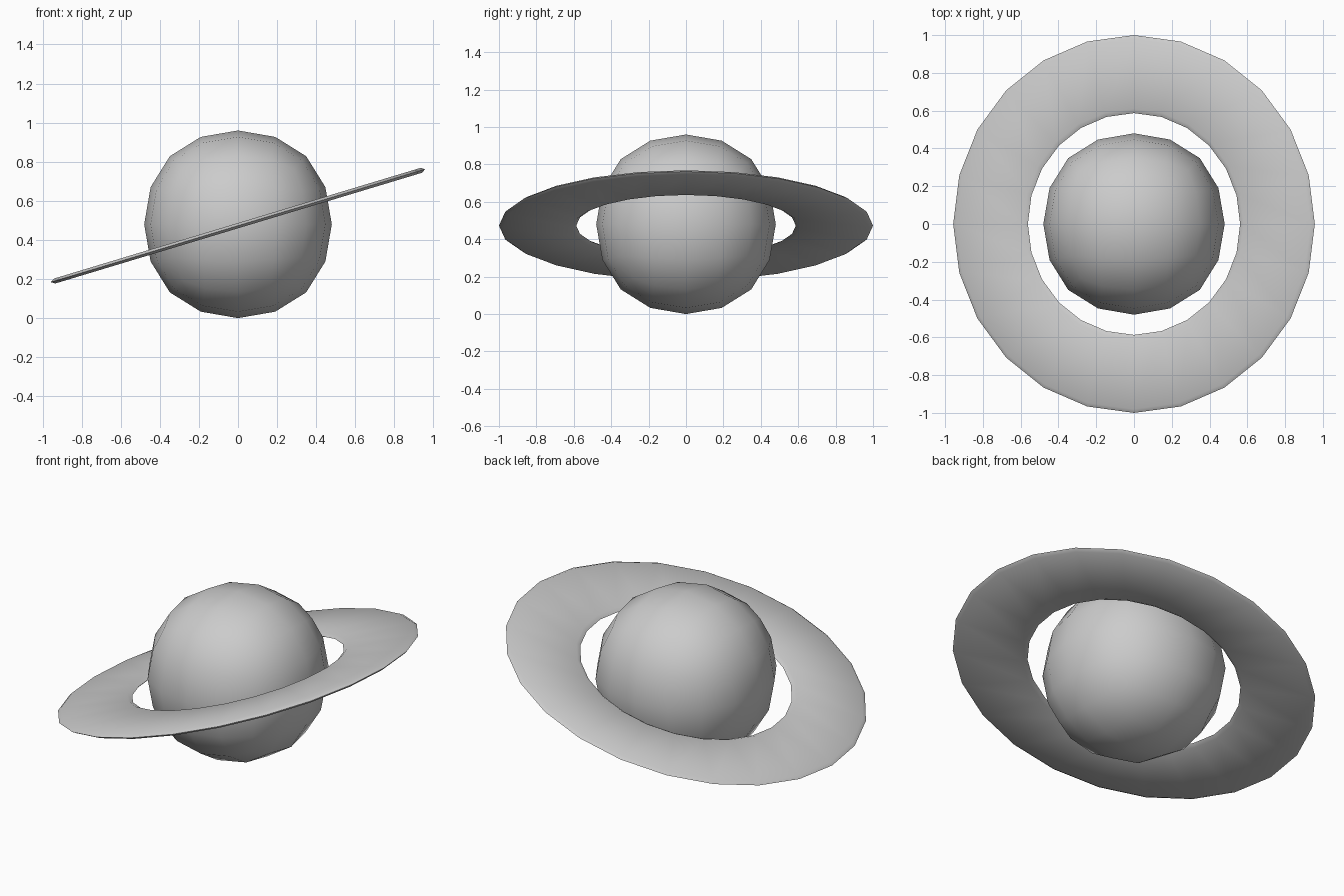
import bpy, bmesh, math

if "Cube" in bpy.data.objects:
    bpy.data.objects.remove(bpy.data.objects["Cube"])

CENTRE_Z = 0.48
RADIUS = 0.48
TILT = math.radians(16.8)
SEGMENTS = 24


def smooth(obj):
    bpy.ops.object.select_all(action='DESELECT')
    obj.select_set(True)
    bpy.context.view_layer.objects.active = obj
    bpy.ops.object.shade_smooth_by_angle(angle=math.radians(35))


# Globe: subdivided cube, scaled so its poles land at the wanted radius
bpy.ops.mesh.primitive_cube_add(size=2 * RADIUS / 0.8395, location=(0, 0, CENTRE_Z))
globe = bpy.context.object
globe.name = "planet_globe"
sub = globe.modifiers.new("round", 'SUBSURF')
sub.levels = sub.render_levels = 2
bpy.ops.object.modifier_apply(modifier=sub.name)
smooth(globe)

# Ring: thin plate section with pointed rims, swept around the globe and tilted
section = [(0.587, 0), (0.61, -0.013), (0.98, -0.013),
           (1.0, 0), (0.98, 0.013), (0.61, 0.013)]
bm = bmesh.new()
loops = []
for i in range(SEGMENTS):
    a = 2 * math.pi * i / SEGMENTS
    loops.append([bm.verts.new((r * math.cos(a), r * math.sin(a), z)) for r, z in section])
n = len(section)
for i in range(SEGMENTS):
    p, q = loops[i], loops[(i + 1) % SEGMENTS]
    for j in range(n):
        k = (j + 1) % n
        bm.faces.new((p[j], q[j], q[k], p[k]))
bmesh.ops.recalc_face_normals(bm, faces=bm.faces)
mesh = bpy.data.meshes.new("planet_ring")
bm.to_mesh(mesh)
bm.free()
ring = bpy.data.objects.new("planet_ring", mesh)
bpy.context.collection.objects.link(ring)
ring.location = (0, 0, 0.473)
ring.rotation_euler = (0, -TILT, 0)
smooth(ring)
